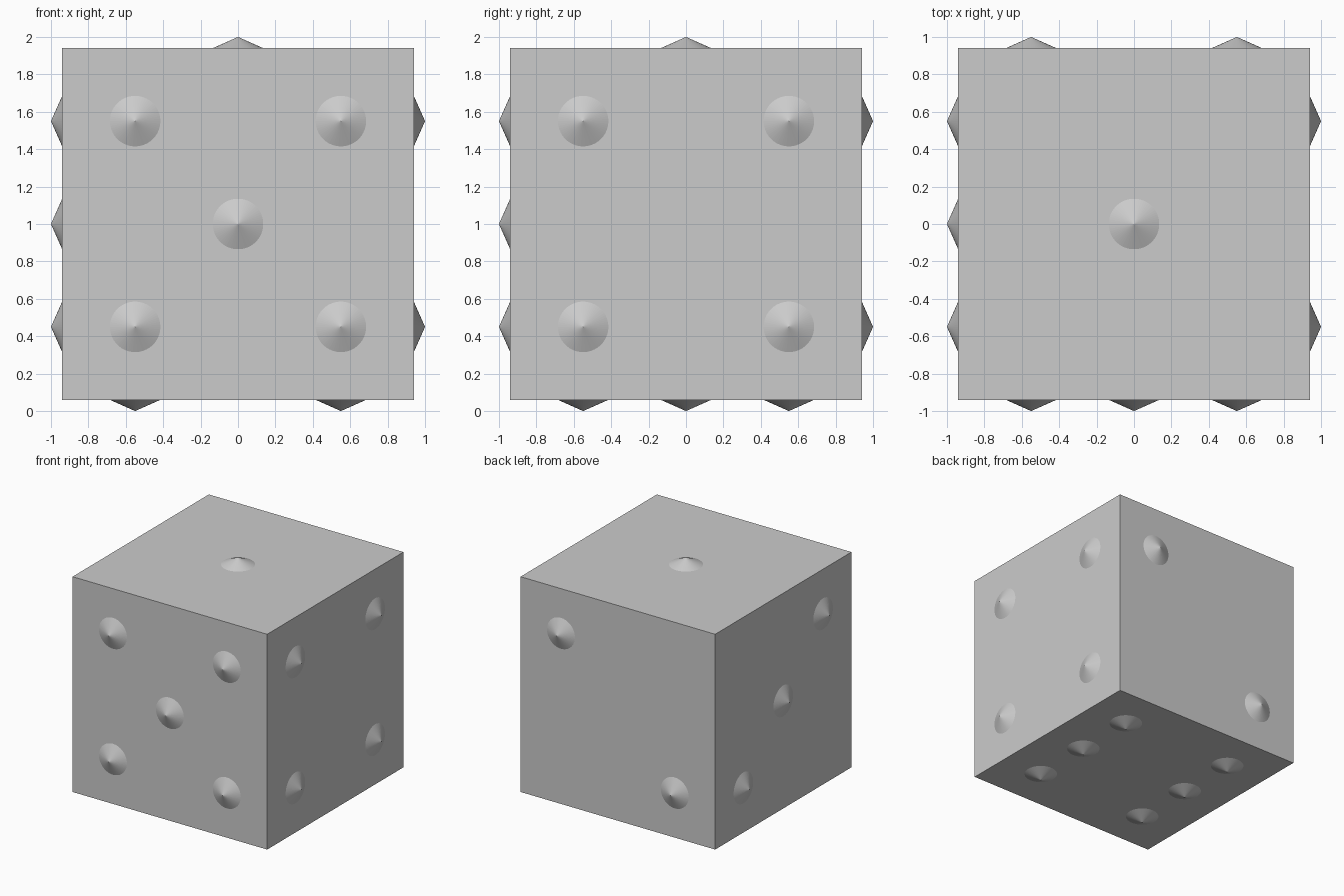
import bpy
from mathutils import Vector

if "Cube" in bpy.data.objects:
    bpy.data.objects.remove(bpy.data.objects["Cube"])

HALF = 0.94      # half width of the cube body
S = 0.55         # pip spacing from face centre
PIP_R, PIP_H = 0.135, 0.06
CENTRE = Vector((0, 0, 1))

# Cube body
bpy.ops.mesh.primitive_cube_add(size=2 * HALF, location=CENTRE)
bpy.context.object.name = "dice_body"


def add_pips(face, normal, u, v, spots):
    """Place raised conical pips on one face, at (u, v) offsets."""
    normal, u, v = Vector(normal), Vector(u), Vector(v)
    rot = normal.to_track_quat('Z', 'Y').to_euler()
    for i, (a, b) in enumerate(spots, 1):
        loc = CENTRE + normal * (HALF + PIP_H / 2) + u * a * S + v * b * S
        bpy.ops.mesh.primitive_cone_add(vertices=64, radius1=PIP_R, radius2=0, depth=PIP_H,
                                        end_fill_type='NOTHING', location=loc, rotation=rot)
        bpy.context.object.name = f"{face}_pip_{i}"


X, Y, Z = (1, 0, 0), (0, 1, 0), (0, 0, 1)
corners = [(a, b) for a in (-1, 1) for b in (-1, 1)]

# Pips on each face
add_pips("top", Z, X, Y, [(0, 0)])
add_pips("back", Y, X, Z, [(1, 1), (-1, -1)])
add_pips("left", (-1, 0, 0), Y, Z, [(-1, 1), (0, 0), (1, -1)])
add_pips("right", X, Y, Z, corners)
add_pips("front", (0, -1, 0), X, Z, corners + [(0, 0)])
add_pips("bottom", (0, 0, -1), X, Y, [(a, b) for a in (-1, 1) for b in (-1, 0, 1)])
